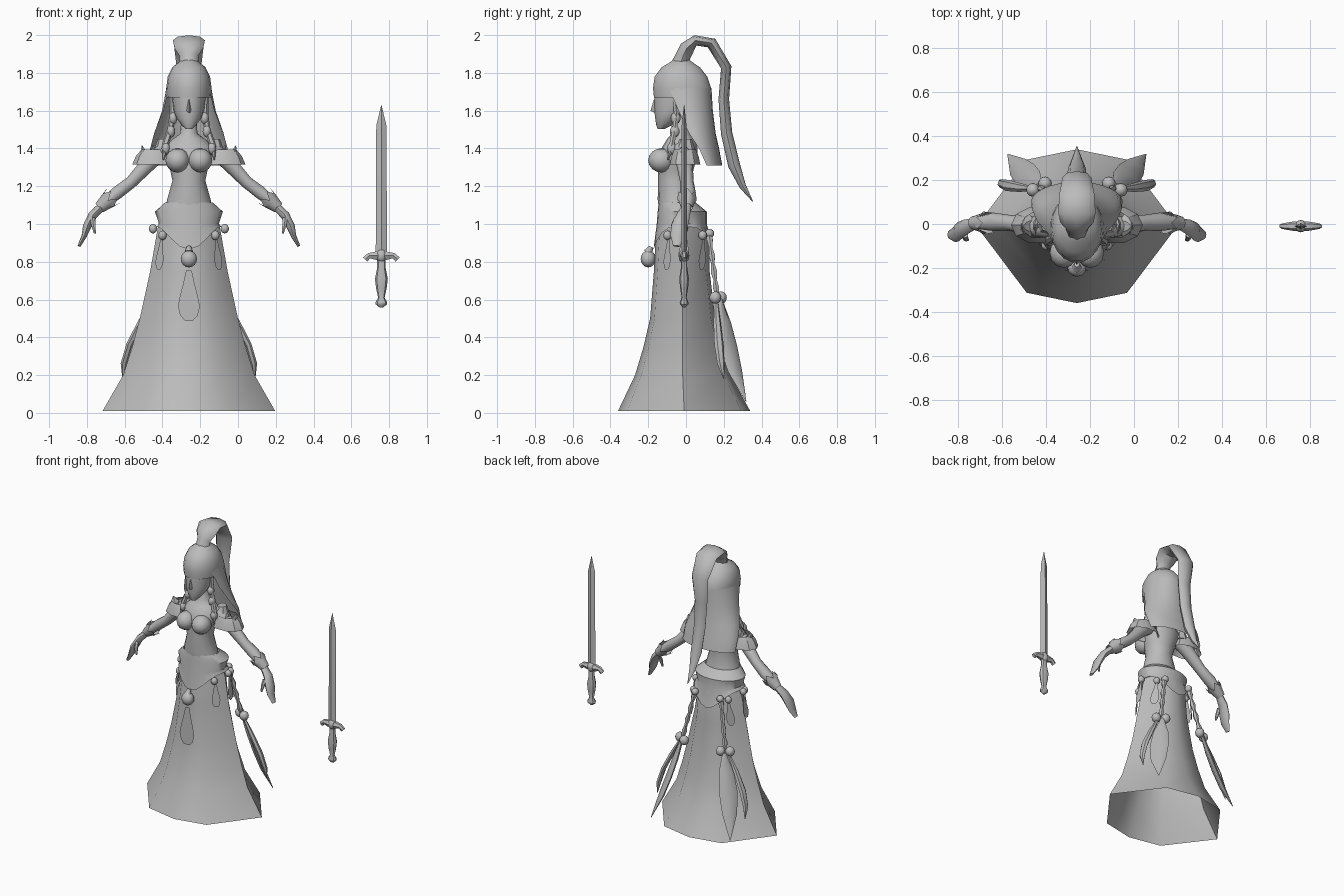
import bpy, bmesh, math
from mathutils import Vector

CX = -0.26  # the figure stands left of the sword
grey = bpy.data.materials.new("plain grey")
grey.diffuse_color = (0.5, 0.5, 0.5, 1)


def finish(name, bm, angle=50):
    bmesh.ops.remove_doubles(bm, verts=bm.verts, dist=1e-5)
    bmesh.ops.recalc_face_normals(bm, faces=bm.faces)
    me = bpy.data.meshes.new(name)
    bm.to_mesh(me)
    bm.free()
    me.materials.append(grey)
    ob = bpy.data.objects.new(name, me)
    bpy.context.collection.objects.link(ob)
    bpy.ops.object.select_all(action='DESELECT')
    ob.select_set(True)
    bpy.context.view_layer.objects.active = ob
    bpy.ops.object.shade_smooth_by_angle(angle=math.radians(angle))
    return ob


def skin(name, rows, closed=True, caps=True, angle=50):
    """Bridge rows of points into one surface."""
    bm = bmesh.new()
    vs = [[bm.verts.new(p) for p in r] for r in rows]
    n = len(rows[0])
    for a, b in zip(vs, vs[1:]):
        for i in range(n if closed else n - 1):
            j = (i + 1) % n
            bm.faces.new((a[i], a[j], b[j], b[i]))
    if caps and closed:
        bm.faces.new(vs[0])
        bm.faces.new(vs[-1])
    return finish(name, bm, angle)


def oval(z, hw, yf, yb, angles, cx=CX):
    return [Vector((cx + hw * math.cos(math.radians(a)),
                    (yf + yb) / 2 + (yb - yf) / 2 * math.sin(math.radians(a)), z)) for a in angles]


def around(n):
    return [i * 360 / n for i in range(n)]


def loft(name, rings, n=14, cx=CX, caps=True, angle=50):
    return skin(name, [oval(*r, around(n), cx) for r in rings], caps=caps, angle=angle)


def tube(name, pts, ref, n=8, angle=50):
    """Path of (x, y, z, radius along ref, radius across)."""
    ps = [Vector(p[:3]) for p in pts]
    rows = []
    for k, p in enumerate(pts):
        t = (ps[min(k + 1, len(ps) - 1)] - ps[max(k - 1, 0)]).normalized()
        u = (Vector(ref) - t * t.dot(Vector(ref))).normalized()
        v = t.cross(u)
        rows.append([ps[k] + u * p[3] * math.cos(a) + v * p[4] * math.sin(a)
                     for a in (i * math.tau / n for i in range(n))])
    return skin(name, rows, angle=angle)


def bead(name, x, y, z, rx, ry, rz):
    bm = bmesh.new()
    bmesh.ops.create_uvsphere(bm, u_segments=12, v_segments=8, radius=1)
    for v in bm.verts:
        v.co = Vector((x + v.co.x * rx, y + v.co.y * ry, z + v.co.z * rz))
    return finish(name, bm)


def plate(name, top, bottom, half, across):
    """Flat leaf between two points, widest below the middle."""
    a, b, w = Vector(top), Vector(bottom), Vector(across).normalized()
    rows = []
    for t, k in ((0, .25), (.25, .5), (.5, .8), (.72, 1), (.9, .8), (1, .4)):
        c = a.lerp(b, t)
        rows.append([c - w * half * k, c + w * half * k])
    return skin(name, rows, closed=False)


# skirt: coarse bell, open below
SK = [(.01, .457, -.36, .34), (.2, .348, -.27, .235), (.35, .3, -.225, .19), (.5, .26, -.19, .155),
      (.75, .205, -.17, .125), (.95, .17, -.16, .125), (1.06, .15, -.135, .09)]
BELL = [0, 60, 90, 120, 180, 240, 270, 300]
skin("skirt", [oval(*r, BELL) for r in SK], caps=False)

# hip wrap with points at front and back
HIP = around(24)
low = []
for a in HIP:
    s = abs(math.sin(math.radians(a)))
    z = .985 - .12 * s ** 4
    low.append(oval(z, .172 + .1 * (.985 - z), -.172, .14, [a])[0])
skin("hip_wrap", [oval(1.115, .125, -.145, .05, HIP), oval(1.065, .18, -.15, .11, HIP),
                  oval(1.0, .158, -.155, .11, HIP), low], caps=False)

# torso and neck
loft("torso", [(1.05, .13, -.14, .06), (1.13, .115, -.15, .045), (1.23, .087, -.147, .03),
               (1.29, .1, -.15, .04), (1.36, .122, -.15, .06), (1.41, .13, -.125, .06),
               (1.45, .085, -.1, .045), (1.48, .045, -.075, .02), (1.58, .04, -.08, .02)], 16)

# face
loft("face", [(1.503, .018, -.15, -.115), (1.525, .04, -.158, -.07), (1.56, .065, -.163, -.03),
              (1.6, .08, -.168, .03), (1.66, .09, -.168, .06), (1.74, .1, -.165, .08)], 16)
skin("nose", [[(CX - .003, -.166, 1.66), (CX, -.17, 1.66), (CX + .003, -.166, 1.66)],
              [(CX - .015, -.16, 1.6), (CX, -.188, 1.6), (CX + .015, -.16, 1.6)],
              [(CX - .008, -.16, 1.588), (CX, -.166, 1.588), (CX + .008, -.16, 1.588)]])

# hair: cap, long back curtain, top knot, ponytail
loft("hair_cap", [(1.67, .117, -.172, .135), (1.72, .12, -.177, .135), (1.78, .112, -.168, .115),
                  (1.83, .088, -.13, .075), (1.86, .05, -.08, .03), (1.875, .03, -.06, .01)], 18)
CURT = [(1.72, .12, -.17, .135, -28), (1.6, .142, -.13, .142, -20), (1.48, .185, -.09, .157, -8),
        (1.4, .205, -.03, .175, -2), (1.31, .21, .0, .192, 8)]
skin("hair_curtain", [oval(z, w, f, b, [s + (180 - 2 * s) * i / 14 for i in range(15)])
                      for z, w, f, b, s in CURT], closed=False)
tube("ponytail", [(CX, -.03, 1.85, .05, .045), (CX, -.015, 1.89, .05, .04), (CX, .005, 1.93, .075, .04),
                  (CX, .05, 1.972, .085, .028), (CX, .135, 1.958, .08, .03), (CX, .213, 1.83, .065, .028),
                  (CX, .2, 1.66, .05, .028), (CX, .215, 1.48, .045, .03), (CX, .255, 1.31, .04, .032),
                  (CX, .3, 1.2, .022, .018), (CX, .353, 1.12, .002, .002)], (1, 0, 0), 8)

for s, side in ((-1, "left"), (1, "right")):
    X = lambda d: CX + s * d
    # bust
    bead(f"bust_{side}", X(.06), -.13, 1.337, .064, .07, .064)
    # arm, hand and thumb
    tube(f"arm_{side}", [(X(.11), -.02, 1.4, .05, .045), (X(.2), -.01, 1.335, .045, .045),
                         (X(.305), .005, 1.222, .036, .034), (X(.38), .01, 1.165, .042, .036),
                         (X(.465), .005, 1.095, .026, .024)], (0, 1, 0), 10)
    tube(f"hand_{side}", [(X(.455), .005, 1.1, .024, .022), (X(.51), -.015, 1.045, .036, .024),
                          (X(.54), -.035, .985, .044, .022), (X(.555), -.045, .935, .038, .014),
                          (X(.582), -.05, .883, .018, .008)], (0, 1, 0), 8)
    tube(f"thumb_{side}", [(X(.51), -.05, 1.03, .014, .016), (X(.505), -.068, .99, .012, .012),
                           (X(.497), -.072, .95, .006, .006)], (0, 1, 0), 6)
    # flared cuff with a pointed rim
    d = Vector((-s * .76, 0, .65))
    v = Vector((s * .65, 0, .76))
    rows = []
    for t, r, spike in ((0, .03, 0), (.05, .042, 0), (.085, .052, .02)):
        row = []
        for i in range(12):
            a = i * math.tau / 12
            row.append(Vector((X(.475), .005, 1.085)) + d * (t + spike * (1 if i % 2 else -1))
                       + v * r * math.sin(a) + Vector((0, r * math.cos(a), 0)))
        rows.append(row)
    skin(f"cuff_{side}", rows, caps=False, angle=30)
    # shoulder cape in two layers
    loft(f"shoulder_cape_{side}", [(1.315, .12, -.09, .08), (1.36, .1, -.08, .07), (1.395, .07, -.065, .055)],
         10, X(.18), caps=False, angle=30)
    loft(f"shoulder_collar_{side}", [(1.375, .055, -.065, .055), (1.45, .03, -.035, .03)],
         8, X(.135), angle=30)
    for dx, top in ((.248, 1.415), (.192, 1.42)):
        tube(f"shoulder_point_{side}", [(X(dx - .03), -.01, 1.35, .06, .03), (X(dx - .005), -.01, 1.385, .035, .016),
                                        (X(dx), -.01, top, .004, .002)], (0, 1, 0), 6, 30)
    # side locks with beads
    tube(f"side_lock_{side}", [(X(.085), -.06, 1.68, .02, .016), (X(.085), -.05, 1.58, .018, .015),
                               (X(.098), -.06, 1.5, .016, .014), (X(.125), -.075, 1.42, .018, .016),
                               (X(.135), -.095, 1.34, .004, .004)], (1, 0, 0), 6)
    for dx, y, z in ((.083, -.055, 1.56), (.095, -.06, 1.49), (.122, -.075, 1.4)):
        bead(f"lock_bead_{side}", X(dx), y, z, .022, .026, .032)
    # hip charms: bead with a hanging leaf
    for dx, y, z in ((.14, -.098, .94), (.14, .088, .94), (.19, -.01, .975)):
        bead(f"hip_bead_{side}", X(dx), y, z, .022, .022, .025)
        thin = dx > .15
        plate(f"hip_leaf_{side}", (X(dx + .005), y + .005, z - .02), (X(dx + (.025 if thin else .02)), y - .005, z - .18),
              .028, (0, 1, 0) if thin else (1, -.9 * s if y > 0 else .9 * s, 0))
    # back tassel: knotted cord, beads, long leaf and slim leaf
    tube(f"tassel_cord_{side}", [(X(.1 + .07 * k / 8), .12 + .045 * k / 8, .96 - .34 * k / 8,
                                  *((.019, .019) if k % 2 else (.01, .01))) for k in range(9)], (1, 0, 0), 6)
    for dx, y in ((.145, .185), (.2, .155)):
        bead(f"tassel_bead_{side}", X(dx), y, .61, .031, .031, .033)
    bead(f"tassel_knot_{side}", X(.1), .125, .95, .024, .024, .024)
    for nm, path in (("long", ((.17, .18, .6, .012), (.2, .2, .48, .05), (.235, .225, .35, .062),
                               (.27, .26, .22, .05), (.315, .318, .06, .002))),
                     ("slim", ((.19, .16, .6, .008), (.255, .165, .48, .02), (.315, .175, .36, .026),
                               (.345, .185, .26, .02), (.35, .2, .18, .002)))):
        tube(f"{nm}_leaf_{side}", [(X(a), b, c, r, min(r, .016)) for a, b, c, r in path],
             (s * .65, -.75, 0) if nm == "long" else (-s * .3, .95, 0), 6)

# front charm
bead("front_bead", CX, -.2, .815, .043, .04, .045)
tube("front_bead_cap", [(CX, -.185, .88, .012, .012), (CX, -.2, .85, .024, .024)], (1, 0, 0))
plate("front_leaf", (CX, -.205, .755), (CX, -.212, .49), .058, (1, 0, 0))

# sword
SX, SY = .759, -.01
loft("sword_blade", [(.83, .03, SY - .015, SY + .015), (1.52, .027, SY - .013, SY + .013),
                     (1.63, .001, SY - .001, SY + .001)], 4, SX, angle=20)
tube("sword_guard", [(SX - .086, SY, .812, .012, .018), (SX - .065, SY, .832, .016, .017),
                     (SX - .03, SY, .832, .022, .025), (SX + .03, SY, .832, .022, .025),
                     (SX + .065, SY, .832, .016, .017), (SX + .086, SY, .812, .012, .018)], (0, 1, 0), 6, 30)
bead("sword_boss", SX, SY, .832, .028, .028, .036)
loft("sword_grip", [(z, r, SY - r * .75, SY + r * .75) for z, r in
                    ((.82, .022), (.77, .022), (.71, .034), (.66, .028), (.61, .017), (.585, .031),
                     (.575, .03), (.557, .008))], 8, SX, angle=40)
